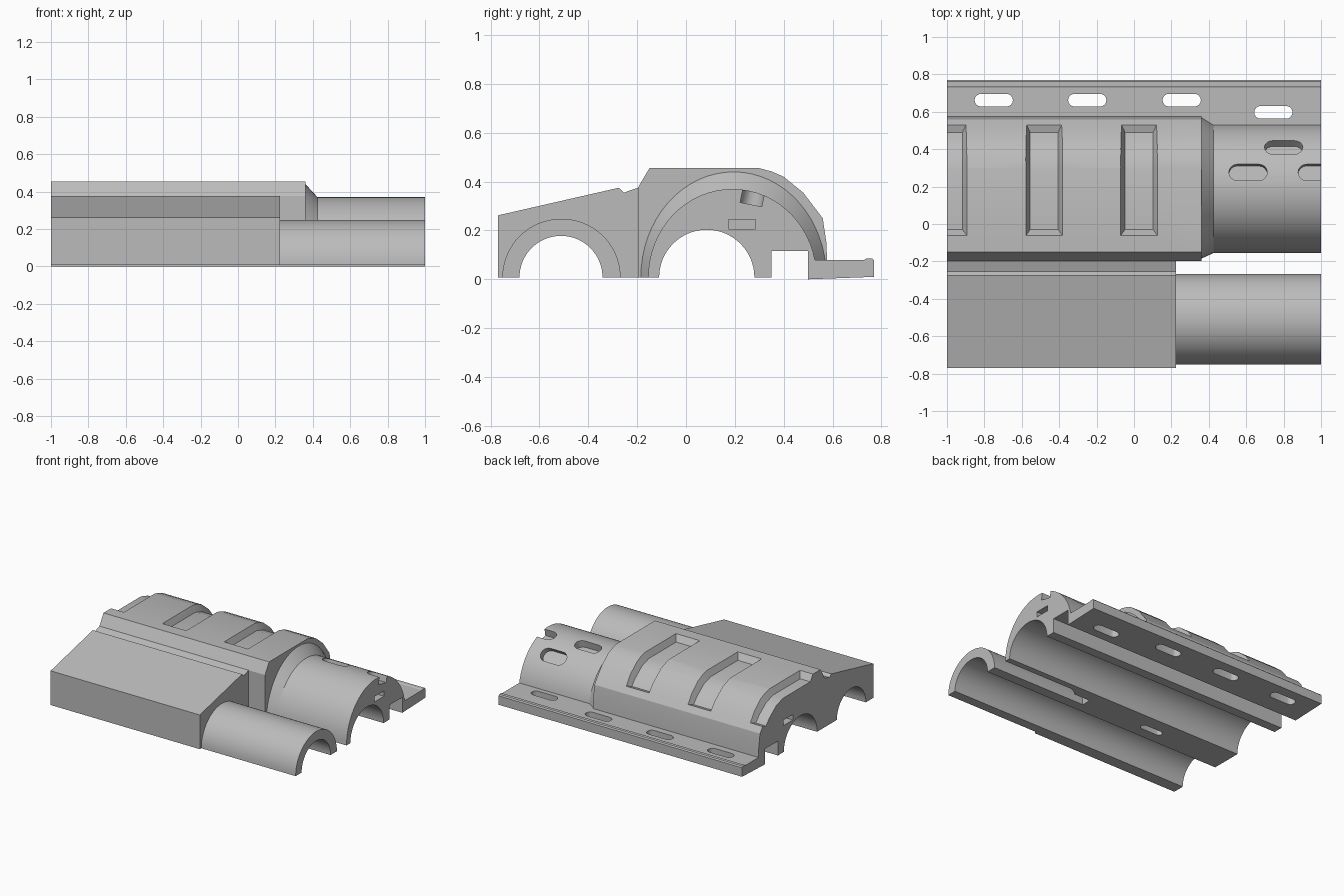
import bpy, bmesh, math
from mathutils import Matrix, Vector

if "Cube" in bpy.data.objects:
    bpy.data.objects.remove(bpy.data.objects["Cube"])

BASE = 0.008

grey = bpy.data.materials.new("plain grey")
grey.use_nodes = True
colour = (0.5, 0.5, 0.5, 1)
grey.diffuse_color = colour
grey.node_tree.nodes["Principled BSDF"].inputs["Base Color"].default_value = colour


def finish(bm, name):
    bmesh.ops.recalc_face_normals(bm, faces=bm.faces)
    mesh = bpy.data.meshes.new(name)
    bm.to_mesh(mesh)
    bm.free()
    mesh.materials.append(grey)
    obj = bpy.data.objects.new(name, mesh)
    bpy.context.collection.objects.link(obj)
    return obj


def loft(name, rings):
    """Closed solid through matching rings of 3D points."""
    bm = bmesh.new()
    loops = [[bm.verts.new(p) for p in ring] for ring in rings]
    count = len(loops[0])
    for a, b in zip(loops, loops[1:]):
        for i in range(count):
            j = (i + 1) % count
            bm.faces.new((a[i], a[j], b[j], b[i]))
    bm.faces.new(loops[0])
    bm.faces.new(loops[-1])
    return finish(bm, name)


def along_x(name, *stations):
    return loft(name, [[(x, y, z) for y, z in profile] for x, profile in stations])


def arc(centre, ry, rz, steps=32):
    """Half circle from low y to high y."""
    return [(centre - ry * math.cos(math.pi * i / steps),
             BASE + rz * math.sin(math.pi * i / steps)) for i in range(steps + 1)]


def slot(x, y, z, length, width, depth, tilt=0.0):
    """Round-ended cutter centred on a point."""
    r, half = width / 2, length / 2 - width / 2
    outline = []
    for side in (1, -1):
        for i in range(9):
            a = -math.pi / 2 + math.pi * i / 8
            outline.append((side * (half + r * math.cos(a)), side * r * math.sin(a)))
    place = Matrix.Translation((x, y, z)) @ Matrix.Rotation(tilt, 4, 'X')
    return loft("slot_cutter", [[place @ Vector((u, v, w)) for u, v in outline]
                                for w in (-depth / 2, depth / 2)])


def box(x0, x1, y0, y1, z0, z1):
    return along_x("box_cutter", *[(x, [(y0, z0), (y0, z1), (y1, z1), (y1, z0)])
                                   for x in (x0, x1)])


def grip_recess(x):
    """Cutter that follows the crown, with sloping walls."""
    outer = [(-0.075, 0.475), (0.305, 0.475), (0.4, 0.445), (0.5, 0.37), (0.56, 0.3)]
    inner = [(-0.03, 0.41), (0.29, 0.41), (0.37, 0.385), (0.45, 0.325), (0.49, 0.28)]
    return loft("recess_cutter", [
        [(x - 0.108, *o), (x + 0.108, *o), (x + 0.075, *i), (x - 0.075, *i)]
        for o, i in zip(outer, inner)])


def cut(obj, cutters):
    for cutter in cutters:
        mod = obj.modifiers.new("cut", 'BOOLEAN')
        mod.operation, mod.solver, mod.object = 'DIFFERENCE', 'EXACT', cutter
    graph = bpy.context.evaluated_depsgraph_get()
    graph.update()
    mesh = bpy.data.meshes.new_from_object(obj.evaluated_get(graph))
    obj.modifiers.clear()
    obj.data = mesh
    for cutter in cutters:
        bpy.data.objects.remove(cutter)


# Shared underside of the main half: rear channel, then the large bore
underside = [(0.5, BASE), (0.5, 0.115), (0.35, 0.115), (0.35, BASE)]
underside += arc(0.085, 0.195, 0.195)[::-1]
small_bore = arc(-0.512, 0.17, 0.17)[::-1]

# Main body with faceted crown
crown = [(-0.197, BASE), (-0.197, 0.375), (-0.15, 0.455), (0.3, 0.455), (0.35, 0.442),
         (0.4, 0.42), (0.48, 0.355), (0.56, 0.25), (0.575, 0.15), (0.58, BASE)]
body = along_x("main_body", (-1, crown + underside), (0.36, crown + underside))
cut(body, [grip_recess(x) for x in (-0.992, -0.48, 0.027)]
    + [box(-1.1, -0.9, 0.175, 0.285, 0.205, 0.245)])

# Tapered collar and round barrel
barrel_ring = arc(0.19, 0.345, 0.362) + underside
collar_ring = arc(0.195, 0.38, 0.432) + underside
collar = along_x("tapered_collar", (0.36, collar_ring), (0.425, barrel_ring))
barrel = along_x("barrel", (0.425, barrel_ring), (1, barrel_ring))
cut(barrel, [slot(0.61, 0.277, 0.36, 0.205, 0.09, 0.11, -0.2),
             slot(0.98, 0.277, 0.36, 0.205, 0.09, 0.11, -0.2),
             slot(0.80, 0.42, 0.295, 0.205, 0.1, 0.12, -0.75),
             box(0.9, 1.1, 0.175, 0.285, 0.205, 0.245)])

# Front block with sloping top and a small groove
wedge = [(-0.77, BASE), (-0.77, 0.262), (-0.275, 0.375), (-0.255, 0.355),
         (-0.197, 0.375), (-0.197, BASE)]
block = along_x("front_block", (-1, wedge + small_bore), (0.225, wedge + small_bore))
cut(block, [slot(-0.35, -0.235, BASE, 0.18, 0.05, 0.1)])

# Front tube
tube_ring = arc(-0.51, 0.242, 0.24) + small_bore
tube = along_x("front_tube", (0.225, tube_ring), (1, tube_ring))

# Rear flange with four slots
lip = [(0.5, 0), (0.5, 0.08), (0.73, 0.08), (0.738, 0.085), (0.762, 0.085),
       (0.77, 0.077), (0.77, 0.01)]
flange = along_x("rear_flange", (-1, lip), (1, lip))
holes = [(-0.75, 0.662), (-0.25, 0.662), (0.255, 0.662), (0.745, 0.597)]
cut(flange, [slot(x, y, 0.04, 0.205, 0.068, 0.3) for x, y in holes])

# Smooth the curved surfaces, keep the edges sharp
bpy.ops.object.select_all(action='DESELECT')
for part in (body, collar, barrel, block, tube, flange):
    part.select_set(True)
    bpy.context.view_layer.objects.active = part
bpy.ops.object.shade_smooth_by_angle(angle=math.radians(28))
